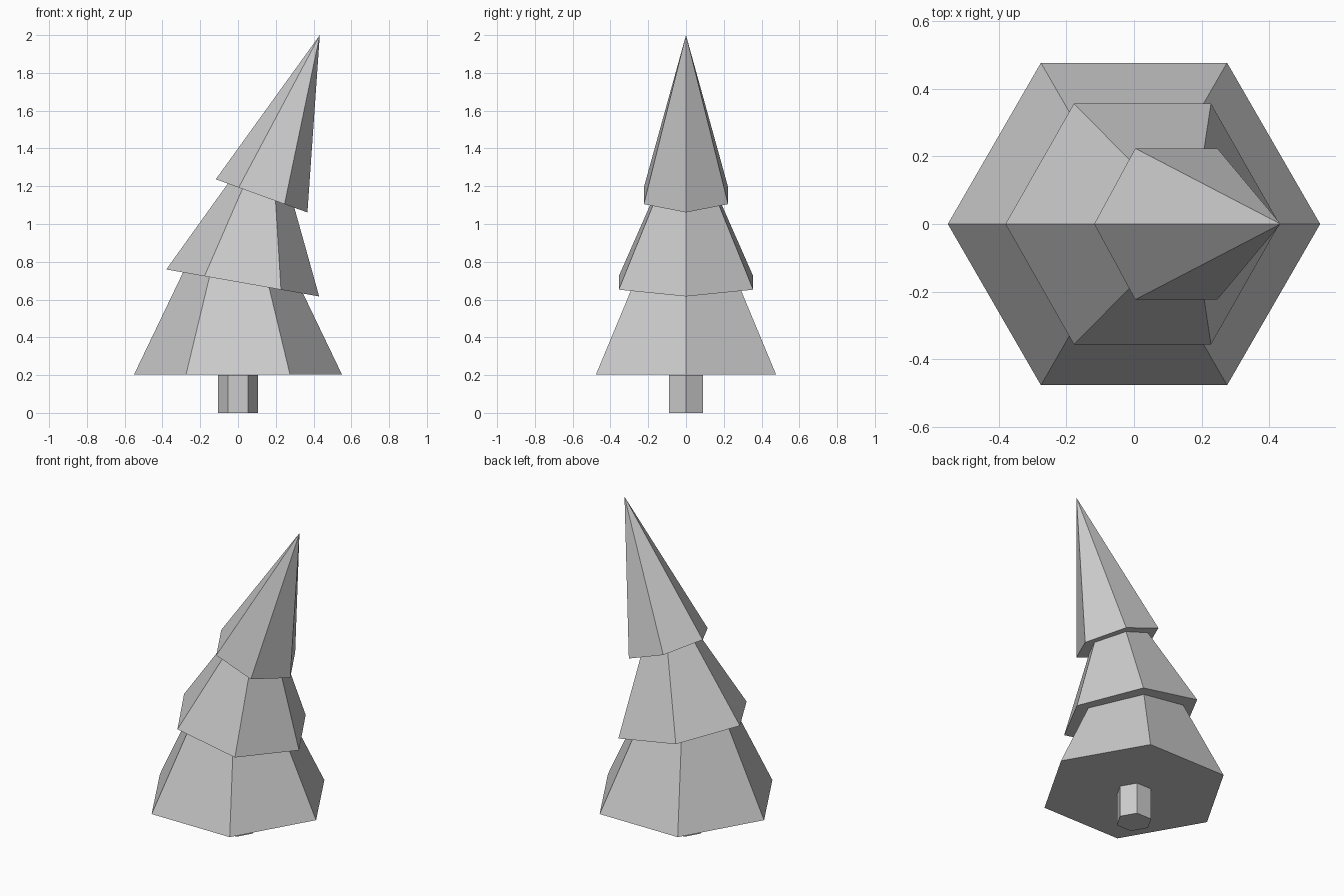
import bpy, bmesh
from math import cos, sin, tau, radians
from mathutils import Matrix

if "Cube" in bpy.data.objects:
    bpy.data.objects.remove(bpy.data.objects["Cube"])

SIDES = 6


def hex_solid(name, r_base, r_top, height, base, tilt=0.0):
    """Closed six-sided frustum (or pyramid if r_top is 0), corners on +-x, leaning towards +x."""
    bm = bmesh.new()

    def ring(r, z):
        return [bm.verts.new((r * cos(tau * i / SIDES), r * sin(tau * i / SIDES), z))
                for i in range(SIDES)]

    low = ring(r_base, 0)
    bm.faces.new(low[::-1])
    if r_top:
        high = ring(r_top, height)
        bm.faces.new(high)
    else:
        tip = bm.verts.new((0, 0, height))
    for i in range(SIDES):
        j = (i + 1) % SIDES
        bm.faces.new((low[i], low[j], high[j], high[i]) if r_top else (low[i], low[j], tip))
    bm.transform(Matrix.Translation(base) @ Matrix.Rotation(radians(tilt), 4, 'Y'))
    bmesh.ops.recalc_face_normals(bm, faces=bm.faces)
    mesh = bpy.data.meshes.new(name)
    bm.to_mesh(mesh)
    bm.free()
    obj = bpy.data.objects.new(name, mesh)
    bpy.context.collection.objects.link(obj)
    return obj


# Trunk
hex_solid("trunk", 0.105, 0.105, 0.2, (0, 0, 0))
# Foliage tiers, each leaning further than the one below
hex_solid("lower_foliage", 0.55, 0.262, 0.6, (0, 0, 0.204))
hex_solid("middle_foliage", 0.411, 0.147, 0.55, (0.025, 0, 0.688), 10)
hex_solid("top_foliage", 0.258, 0, 0.905, (0.125, 0, 1.149), 19.9)
